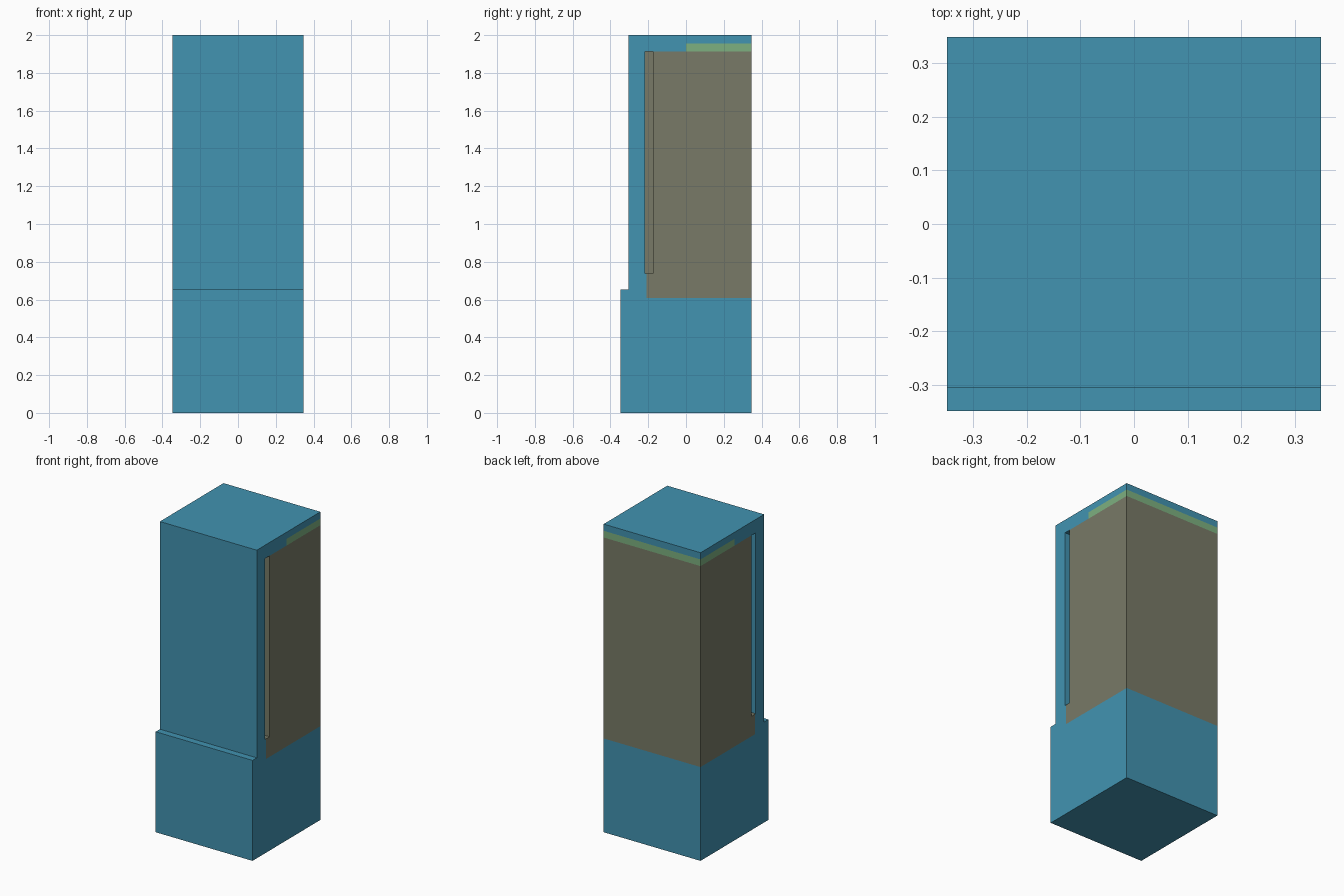
import bpy
import bmesh
from mathutils import Vector

default = bpy.data.objects.get("Cube")
if default:
    bpy.data.objects.remove(default, do_unlink=True)

U = 2 / 46            # the body is 46 units tall and 16 wide
H = 8 * U             # half width


def material(name, rgb):
    mat = bpy.data.materials.new(name)
    mat.use_nodes = True
    mat.diffuse_color = (*rgb, 1)
    mat.node_tree.nodes["Principled BSDF"].inputs["Base Color"].default_value = (*rgb, 1)
    return mat


BLUE, BROWN, GREEN = range(3)
mats = [material("blue_paint", (0.054, 0.292, 0.440)),
        material("brown_panel", (0.188, 0.195, 0.135)),
        material("green_trim", (0.205, 0.434, 0.216))]

# Stepped side profile (y, z in units), extruded across the width
profile = [(-8, 0), (8, 0), (8, 46), (-7, 46), (-7, 15), (-8, 15)]
bm = bmesh.new()
side = bm.faces.new([bm.verts.new((-H, y * U, z * U)) for y, z in profile])
ext = bmesh.ops.extrude_face_region(bm, geom=[side], use_keep_orig=True)
new_verts = [g for g in ext["geom"] if isinstance(g, bmesh.types.BMVert)]
bmesh.ops.translate(bm, verts=new_verts, vec=(2 * H, 0, 0))
bmesh.ops.recalc_face_normals(bm, faces=bm.faces)

# Cut lines for the slots, panel and trim
PANEL_Y = -4.8
cuts = [((0, 1, 0), y) for y in (-5, PANEL_Y, -4, 0)]
cuts += [((0, 0, 1), z) for z in (14, 17, 44, 45)]
for axis, pos in cuts:
    bmesh.ops.bisect_plane(bm, geom=bm.verts[:] + bm.edges[:] + bm.faces[:],
                           plane_co=Vector(axis) * pos * U, plane_no=axis)

# Tall narrow slot sunk into each side
for s in (-1, 1):
    slot = []
    for f in bm.faces:
        c = f.calc_center_median() / U
        if c.x * s > 7.9 and -5 < c.y < -4 and 17 < c.z < 44:
            slot.append(f)
    ext = bmesh.ops.extrude_face_region(bm, geom=slot)
    moved = [g for g in ext["geom"] if isinstance(g, bmesh.types.BMVert)]
    bmesh.ops.translate(bm, verts=moved, vec=(-s * U, 0, 0))
    bmesh.ops.delete(bm, geom=[f for f in slot if f.is_valid], context="FACES")
bmesh.ops.recalc_face_normals(bm, faces=bm.faces)

# Colour by position and direction
for f in bm.faces:
    c, n = f.calc_center_median() / U, f.normal
    f.material_index = BLUE
    if 44.1 < c.z < 44.9 and c.y > 0:
        f.material_index = GREEN
    elif 14 < c.z < 43.9:
        in_slot = abs(c.x) < 7.9 and -5.1 < c.y < -3.9
        slot_front = in_slot and n.y > 0.9
        if (in_slot and not slot_front) or c.y > PANEL_Y:
            f.material_index = BROWN

mesh = bpy.data.meshes.new("cabinet_body")
bm.to_mesh(mesh)
bm.free()
for mat in mats:
    mesh.materials.append(mat)
body = bpy.data.objects.new("cabinet_body", mesh)
bpy.context.collection.objects.link(body)
